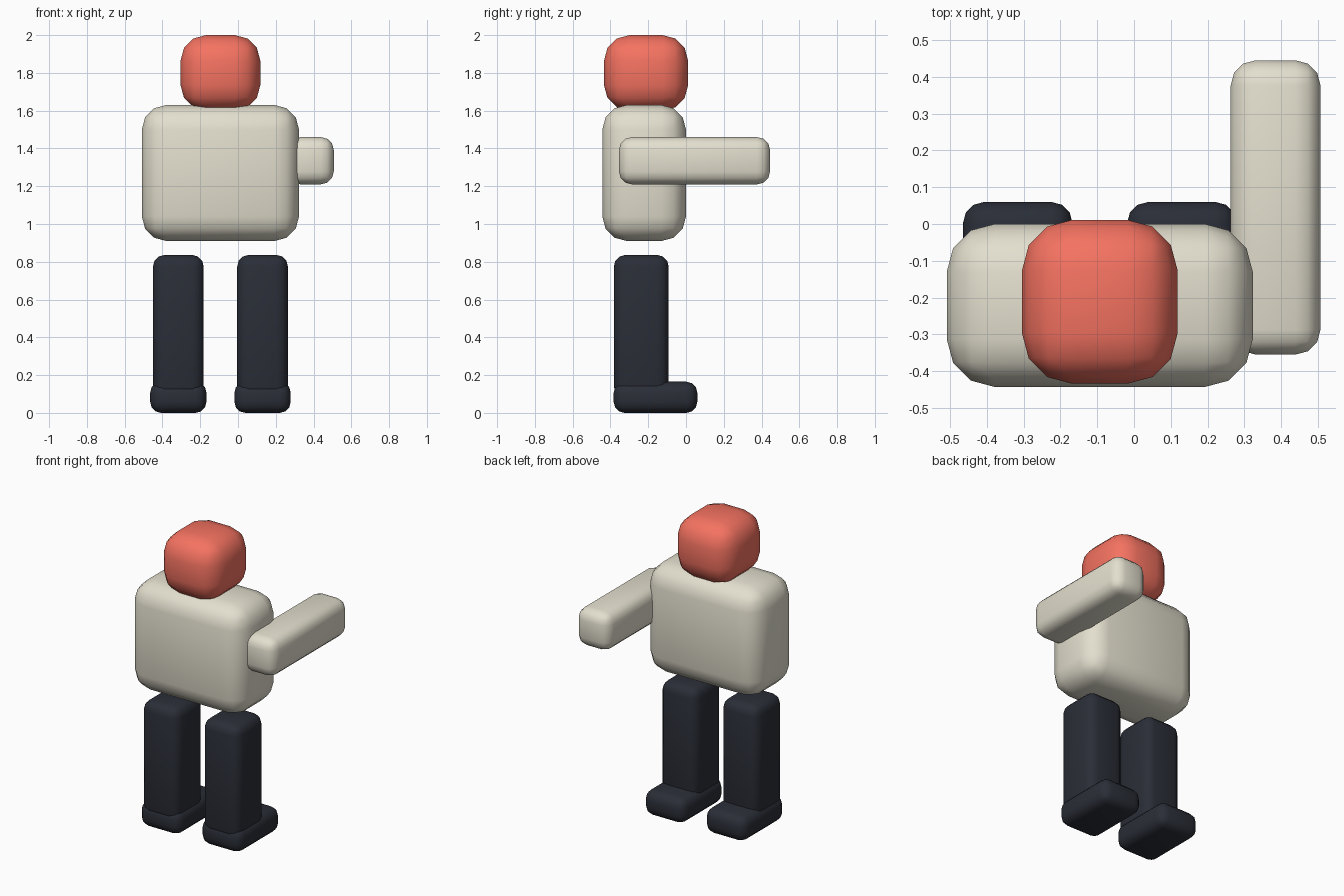
import bpy

if "Cube" in bpy.data.objects:
    bpy.data.objects.remove(bpy.data.objects["Cube"])

MID_X = -0.093  # body centre line; the single arm shifts it off zero


def material(name, rgb):
    m = bpy.data.materials.new(name)
    m.diffuse_color = (*rgb, 1.0)
    m.use_nodes = True
    m.node_tree.nodes["Principled BSDF"].inputs["Base Color"].default_value = m.diffuse_color
    return m


def rounded_box(name, lo, hi, radius, mat):
    """Smooth-shaded box between two corners with three-step rounded edges."""
    centre = [(a + b) / 2 for a, b in zip(lo, hi)]
    bpy.ops.mesh.primitive_cube_add(size=1, location=centre)
    ob = bpy.context.object
    ob.name = name
    ob.scale = [b - a for a, b in zip(lo, hi)]
    bpy.ops.object.transform_apply(location=False, rotation=False, scale=True)
    bevel = ob.modifiers.new("rounding", 'BEVEL')
    bevel.width = radius
    bevel.segments = 3
    bevel.limit_method = 'NONE'
    bpy.ops.object.shade_smooth()
    ob.data.materials.append(mat)
    return ob


red = material("red", (0.91, 0.17, 0.12))
cream = material("cream", (0.77, 0.74, 0.62))
dark = material("dark", (0.023, 0.027, 0.038))

# Head and torso
rounded_box("head", (MID_X - 0.211, -0.434, 1.60), (MID_X + 0.211, 0.011, 2.0), 0.135, red)
rounded_box("torso", (MID_X - 0.416, -0.443, 0.91), (MID_X + 0.416, 0.0, 1.63), 0.13, cream)

# Single arm, reaching backwards
rounded_box("arm", (0.263, -0.355, 1.21), (0.507, 0.445, 1.46), 0.068, cream)

# Legs and feet, one pair per side
for side, s in (("left", -1), ("right", 1)):
    x = MID_X + s * 0.223
    rounded_box(side + "_leg", (x - 0.134, -0.382, 0.08), (x + 0.134, -0.092, 0.836), 0.06, dark)
    rounded_box(side + "_foot", (x - 0.149, -0.383, 0.0), (x + 0.149, 0.06, 0.165), 0.058, dark)
